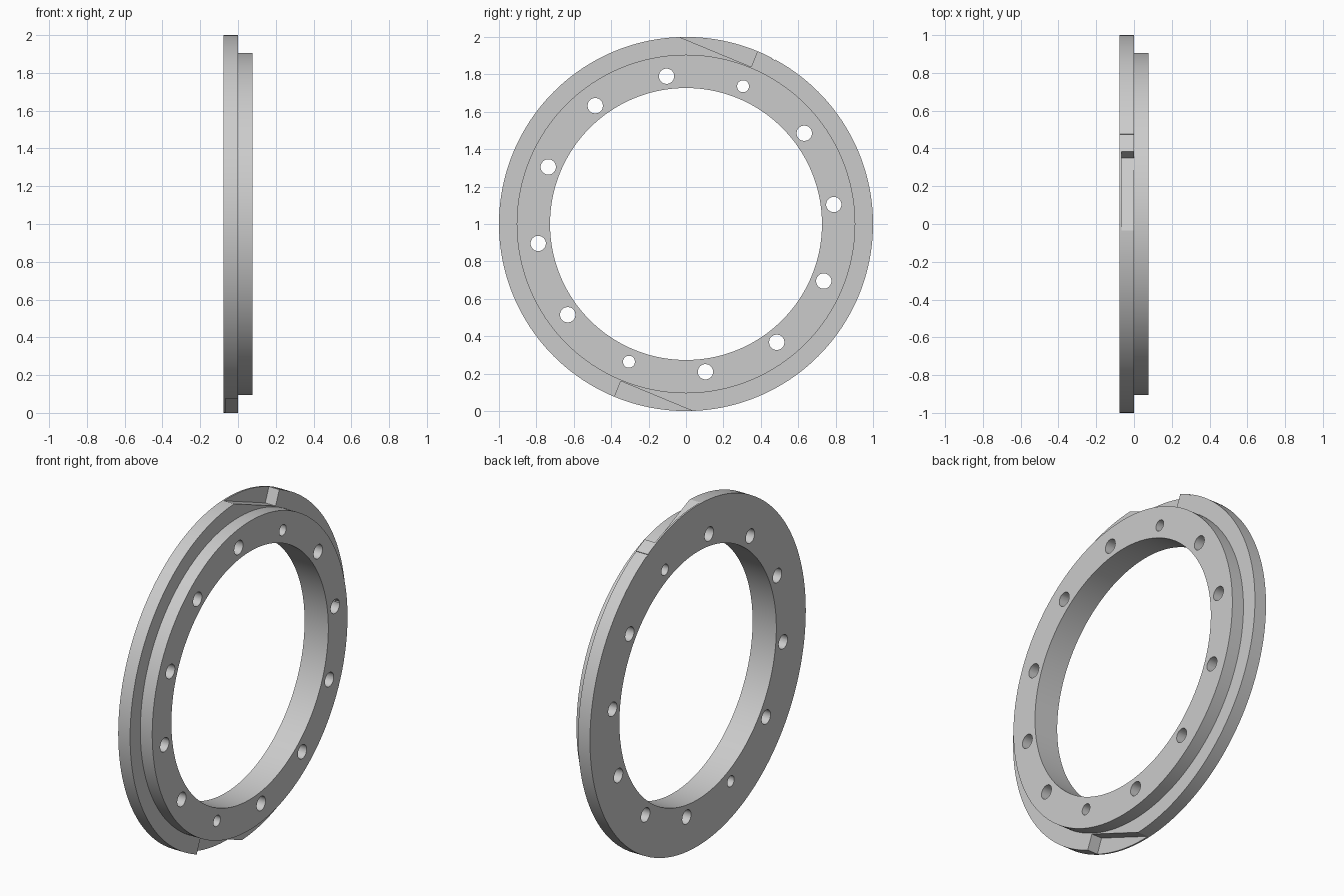
import bpy, bmesh, math
from mathutils import Matrix, Vector

cube = bpy.data.objects.get("Cube")
if cube:
    bpy.data.objects.remove(cube, do_unlink=True)

HALF = 0.077            # half thickness along the x axis
RIM, COLLAR, BORE = 1.0, 0.905, 0.727
BOLT_CIRCLE = 0.797
KEY_ANGLE = 67.5        # direction of the notch and of the small pin hole

metal = bpy.data.materials.new("grey metal")
metal.use_nodes = True
grey = (0.6, 0.6, 0.6, 1)
metal.diffuse_color = grey
metal.node_tree.nodes["Principled BSDF"].inputs["Base Color"].default_value = grey


def to_object(name, bm):
    bmesh.ops.recalc_face_normals(bm, faces=bm.faces)
    mesh = bpy.data.meshes.new(name)
    bm.to_mesh(mesh)
    bm.free()
    mesh.materials.append(metal)
    obj = bpy.data.objects.new(name, mesh)
    bpy.context.collection.objects.link(obj)
    return obj


def turned(angle):
    """Frame on the ring axis: local y is tangent, local z points outwards."""
    return Matrix.Translation((0, 0, 1)) @ Matrix.Rotation(math.radians(angle - 90), 4, 'X')


def add_box(bm, angle, low, high):
    low, high = Vector(low), Vector(high)
    size = Matrix.Diagonal((*(high - low), 1))
    place = Matrix.Translation((low + high) / 2)
    bmesh.ops.create_cube(bm, size=1, matrix=turned(angle) @ place @ size)


# Stepped ring: flange and collar turned from one profile
bm = bmesh.new()
profile = [(-HALF, BORE), (-HALF, RIM), (0, RIM), (0, COLLAR), (HALF, COLLAR), (HALF, BORE)]
verts = [bm.verts.new((x, 0, 1 + r)) for x, r in profile]
edges = [bm.edges.new((verts[i], verts[(i + 1) % len(verts)])) for i in range(len(verts))]
bmesh.ops.spin(bm, geom=verts + edges, cent=(0, 0, 1), axis=(1, 0, 0),
               angle=math.tau, steps=192, use_merge=True)
bmesh.ops.remove_doubles(bm, verts=bm.verts, dist=0.0001)
ring = to_object("flanged_ring", bm)

# Cutter for the bolt holes, with a smaller pin hole on each side
bm = bmesh.new()
for i in range(12):
    radius = 0.032 if i % 6 == 0 else 0.041
    place = (turned(KEY_ANGLE + 30 * i) @ Matrix.Translation((0, 0, BOLT_CIRCLE))
             @ Matrix.Rotation(math.pi / 2, 4, 'Y'))
    bmesh.ops.create_cone(bm, cap_ends=True, segments=32, radius1=radius,
                          radius2=radius, depth=0.4, matrix=place)
holes = to_object("hole_cutter", bm)

# Cutter for the two ramped notches, which leave a thin wall at the back
bm = bmesh.new()
for angle in (KEY_ANGLE, KEY_ANGLE + 180):
    add_box(bm, angle, (-0.067, -0.6, 0.91), (0.02, 0, 1.2))
# Fine index groove across the rim beside the upper notch
add_box(bm, 62, (-0.2, -0.008, 0.996), (0.2, 0.008, 1.1))
notches = to_object("notch_cutter", bm)

# The local tangent points to +y, so the notches run along -y from the key line
for cutter in (holes, notches):
    cutter.hide_render = True
    mod = ring.modifiers.new(cutter.name, 'BOOLEAN')
    mod.operation = 'DIFFERENCE'
    mod.solver = 'EXACT'
    mod.object = cutter

bpy.context.view_layer.objects.active = ring
ring.select_set(True)
for mod in list(ring.modifiers):
    bpy.ops.object.modifier_apply(modifier=mod.name)
for cutter in (holes, notches):
    bpy.data.objects.remove(cutter, do_unlink=True)
bpy.ops.object.shade_smooth_by_angle(angle=math.radians(20))
